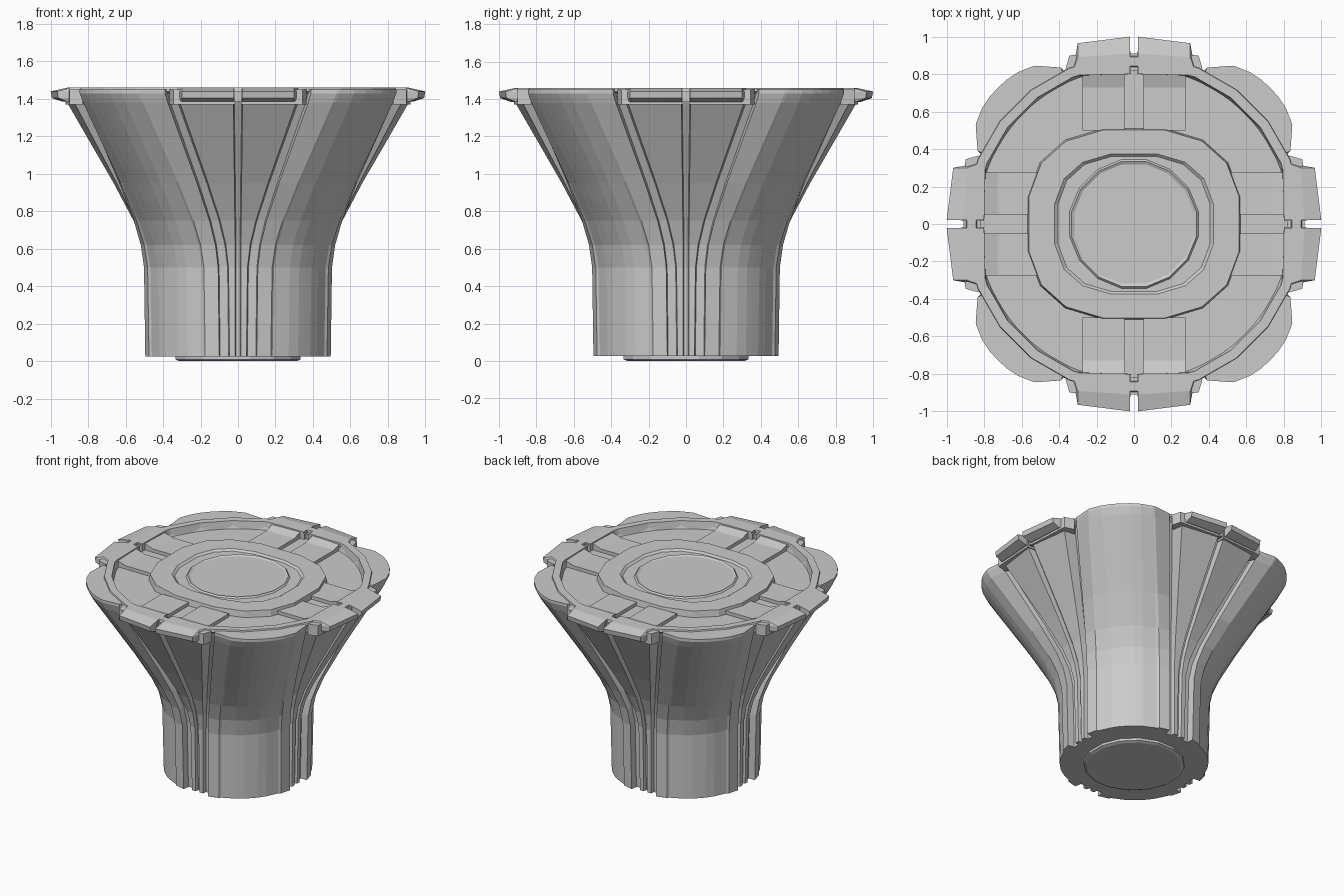
import bpy, bmesh, math

if "Cube" in bpy.data.objects:
    bpy.data.objects.remove(bpy.data.objects["Cube"])


def loft(name, sections, closed=False):
    """Skin equal-length point loops into one flat-shaded mesh."""
    bm = bmesh.new()
    rings = [[bm.verts.new(p) for p in s] for s in sections]
    n = len(rings[0])
    pairs = list(zip(rings, rings[1:]))
    if closed:
        pairs.append((rings[-1], rings[0]))
    for a, b in pairs:
        for i in range(n):
            j = (i + 1) % n
            bm.faces.new((a[i], a[j], b[j], b[i]))
    if not closed:
        bm.faces.new(rings[0])
        bm.faces.new(rings[-1])
    bmesh.ops.recalc_face_normals(bm, faces=bm.faces)
    me = bpy.data.meshes.new(name)
    bm.to_mesh(me)
    bm.free()
    ob = bpy.data.objects.new(name, me)
    bpy.context.collection.objects.link(ob)
    return ob


# Eighth of the fluted cross-section (sideways, outward): groove, fan, channel, lobe side, lobe panel
FOOT = [(0, .45), (.01, .45), (.015, .475), (.045, .475), (.05, .445), (.095, .445),
        (.10, .495), (.175, .475), (.185, .46), (.27, .42), (.32, .385), (.353, .353)]
CROWN = [(0, .88), (.02, .88), (.025, .935), (.325, .895), (.335, .80), (.375, .80),
         (.39, .835), (.525, .845), (.54, .842), (.62, .81), (.68, .77), (.727, .727)]


def outline(f):
    eighth = [(a[0] + (b[0] - a[0]) * f, a[1] + (b[1] - a[1]) * f)
              for a, b in zip(FOOT, CROWN)]
    quarter = eighth + [(d, t) for t, d in reversed(eighth[1:-1])]
    pts = []
    for _ in range(4):
        pts += quarter
        quarter = [(y, -x) for x, y in quarter]
    return pts


def at_z(pts, z):
    return [(x, y, z) for x, y in pts]


def to_radius(pts, r):
    return [(x * r / math.hypot(x, y), y * r / math.hypot(x, y)) for x, y in pts]


# Flared fluted column with sunken top floor
flare = [(.025, 0), (.5, .02), (.62, .07), (.75, .18), (.95, .41), (1.38, .95), (1.43, 1), (1.45, 1)]
sections = [at_z(outline(f), z) for z, f in flare]
top = outline(1)
sections += [at_z(to_radius(top, .855), 1.45), at_z(to_radius(top, .835), 1.405)]
loft("fluted_column", sections)


def rounded(rx, ry, z, n=16, power=2.6):
    pts = []
    for i in range(n):
        a = math.tau * (i + .5) / n
        c, s = math.cos(a), math.sin(a)
        pts.append((rx * math.copysign(abs(c) ** (2 / power), c),
                    ry * math.copysign(abs(s) ** (2 / power), s), z))
    return pts


# Raised lip round the floor
loft("top_lip", [rounded(r, r, z, 24, 2) for r, z in
                 ((.905, 1.44), (.90, 1.46), (.85, 1.46), (.84, 1.40))], closed=True)

# Raised ring and centre disc on the top
loft("top_ring", [rounded(.58, .52, 1.39), rounded(.57, .51, 1.45),
                  rounded(.43, .38, 1.45), rounded(.41, .365, 1.435), rounded(.40, .355, 1.39)], closed=True)
loft("top_disc", [rounded(.42, .37, 1.40), rounded(.42, .37, 1.437),
                  rounded(.35, .35, 1.437, power=2), rounded(.34, .34, 1.448, power=2),
                  rounded(.325, .325, 1.44, power=2)])

# Base disc
loft("base_disc", [rounded(.32, .32, 0, power=2), rounded(.34, .34, .008, power=2),
                   rounded(.34, .34, .03, power=2)])


def place(pts, turn, side):
    a = turn * math.pi / 2
    c, s = math.cos(a), math.sin(a)
    return [(side * t * c - d * s, side * t * s + d * c, z) for t, d, z in pts]


CLAMP = [(.022, .80), (.29, .79), (.32, .86), (.30, .965), (.022, 1.0)]
BRACKET = [(.015, .80), (.33, .79), (.365, .83), (.345, .90), (.015, .92)]
PAD = [(.50, 1.40), (.50, 1.43), (.73, 1.43), (.81, 1.455), (.81, 1.40)]
KEY = [(-.03, .82), (.03, .82), (.03, .91), (-.03, .91)]

for turn in range(4):
    for side in (-1, 1):
        # Chamfered rim clamps
        layers = [(1.385, .68), (1.405, .97), (1.44, 1), (1.46, .55)]
        loft("rim_clamp", [place([(t, .8 + (d - .8) * k, z) for t, d in CLAMP], turn, side)
                           for z, k in layers])
        # Backing bracket behind each clamp
        loft("clamp_bracket", [place([(t, d, z) for t, d in BRACKET], turn, side)
                               for z in (1.37, 1.45)])
        # Low floor pads with a ramp up to the rim
        loft("floor_pad", [place([(t, d, z) for d, z in PAD], turn, side)
                           for t in (.05, .275)])
    # Narrow key joining the two clamps
    loft("clamp_key", [place([(t, d, z) for t, d in KEY], turn, 1) for z in (1.385, 1.44)])
